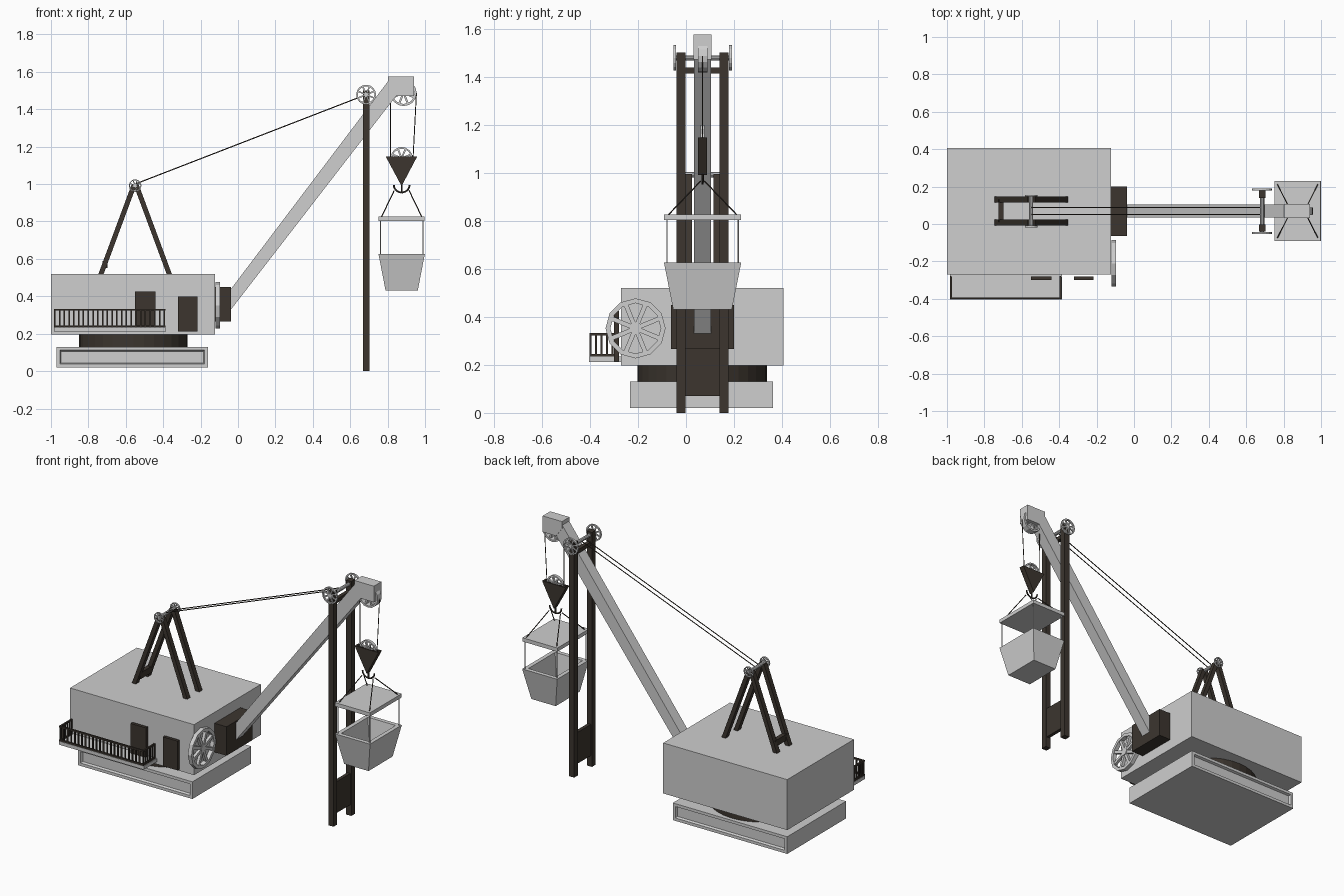
import bpy, bmesh, math
from mathutils import Vector, Matrix

if "Cube" in bpy.data.objects:
    bpy.data.objects.remove(bpy.data.objects["Cube"])

YC = 0.069   # centre line of the crane in y


def material(name, rgb):
    m = bpy.data.materials.new(name)
    m.diffuse_color = (*rgb, 1)
    m.use_nodes = True
    m.node_tree.nodes["Principled BSDF"].inputs["Base Color"].default_value = m.diffuse_color
    return m


LIGHT = material("light_grey", (0.62, 0.62, 0.62))
DARK = material("dark_brown", (0.045, 0.036, 0.028))


def finish(name, bm, mat):
    bmesh.ops.recalc_face_normals(bm, faces=bm.faces)
    me = bpy.data.meshes.new(name)
    bm.to_mesh(me)
    bm.free()
    me.materials.append(mat)
    ob = bpy.data.objects.new(name, me)
    bpy.context.collection.objects.link(ob)
    return ob


def box(bm, x, y, z):
    size = [b - a for a, b in (x, y, z)]
    mid = [(a + b) / 2 for a, b in (x, y, z)]
    bmesh.ops.create_cube(bm, size=1, matrix=Matrix.Translation(mid) @ Matrix.Diagonal((*size, 1)))


def rod(bm, p, q, r, sides=6):
    p, q = Vector(p), Vector(q)
    rot = (q - p).to_track_quat('Z', 'Y').to_matrix().to_4x4()
    bmesh.ops.create_cone(bm, cap_ends=True, segments=sides, radius1=r, radius2=r,
                          depth=(q - p).length, matrix=Matrix.Translation((p + q) / 2) @ rot)


def prism(bm, outline, y0, y1):
    """Extrude an x-z outline along y."""
    f = bm.faces.new([bm.verts.new((x, y0, z)) for x, z in outline])
    ext = bmesh.ops.extrude_face_region(bm, geom=[f])["geom"]
    bmesh.ops.translate(bm, vec=(0, y1 - y0, 0), verts=[v for v in ext if isinstance(v, bmesh.types.BMVert)])


def wheel(bm, centre, r, width, axis='Y', sides=16, spokes=8):
    """Spoked wheel: square-section rim, flat spokes and a hub."""
    w = width / 2
    new, rings = [], []
    for i in range(sides):
        a = 2 * math.pi * i / sides
        rings.append([bm.verts.new((k * math.cos(a), d, k * math.sin(a)))
                      for k, d in ((r, -w), (r, w), (r * .84, w), (r * .84, -w))])
        new += rings[-1]
    for i in range(sides):
        a, b = rings[i], rings[(i + 1) % sides]
        for j in range(4):
            k = (j + 1) % 4
            bm.faces.new((a[j], a[k], b[k], b[j]))
    for i in range(spokes):
        rot = Matrix.Rotation(2 * math.pi * (i + .5) / spokes, 4, 'Y')
        new += bmesh.ops.create_cube(bm, size=1, matrix=rot @ Matrix.Translation((r * .47, 0, 0))
                                     @ Matrix.Diagonal((r * .8, width * .7, r * .15, 1)))["verts"]
    new += bmesh.ops.create_cone(bm, cap_ends=True, segments=12, radius1=r * .2, radius2=r * .2,
                                 depth=width, matrix=Matrix.Rotation(math.pi / 2, 4, 'X'))["verts"]
    turn = Matrix.Rotation(math.pi / 2, 4, 'Z') if axis == 'X' else Matrix.Identity(4)
    bmesh.ops.transform(bm, matrix=Matrix.Translation(centre) @ turn, verts=new)


# base with recessed panels front and back
bm = bmesh.new()
box(bm, (-.97, -.16), (-.233, .362), (.02, .13))
bm.normal_update()
panels = [f for f in bm.faces if abs(f.normal.y) > .9]
bmesh.ops.inset_individual(bm, faces=panels, thickness=.026, depth=0)
bmesh.ops.inset_individual(bm, faces=panels, thickness=.008, depth=-.015)
finish("base", bm, LIGHT)

# turntable
bm = bmesh.new()
bmesh.ops.create_cone(bm, cap_ends=True, segments=32, radius1=1, radius2=1, depth=.07,
                      matrix=Matrix.Translation((-.56, .068, .165)) @ Matrix.Diagonal((.29, .27, 1, 1)))
finish("turntable", bm, DARK)

# machine house and its doors
bm = bmesh.new()
box(bm, (-1, -.122), (-.27, .405), (.197, .52))
finish("house", bm, LIGHT)
bm = bmesh.new()
box(bm, (-.55, -.442), (-.30, -.28), (.235, .425))
box(bm, (-.322, -.217), (-.30, -.28), (.213, .40))
finish("doors", bm, DARK)

# balcony floor and railing
bm = bmesh.new()
box(bm, (-.985, -.385), (-.403, -.27), (.212, .234))
finish("balcony_floor", bm, LIGHT)
bm = bmesh.new()
X0, X1, YF, YB = -.979, -.393, -.397, -.283
spots = [(X0 + (X1 - X0) * i / 23, YF) for i in range(24)]
spots += [(x, YF + (YB - YF) * i / 5) for x in (X0, X1) for i in range(1, 6)]
for x, y in spots:
    box(bm, (x - .004, x + .004), (y - .004, y + .004), (.23, .33))
for z in (.24, .328):
    box(bm, (X0 - .005, X1 + .005), (YF - .005, YF + .005), (z - .005, z + .005))
    for x in (X0, X1):
        box(bm, (x - .005, x + .005), (YF, YB), (z - .005, z + .005))
finish("balcony_railing", bm, DARK)

# side wheel on the house
bm = bmesh.new()
wheel(bm, (-.108, -.21, .352), .125, .026, 'X', sides=12)
finish("side_wheel", bm, LIGHT)

# roof A-frames with rung and axle
bm = bmesh.new()
for s in (-1, 1):
    y = YC + s * .061
    for d in (-1, 1):
        foot, top = -.55 + d * .182, -.55 + d * .006
        prism(bm, [(foot - .014, .52), (foot + .014, .52), (top + .014, .995), (top - .014, .995)],
              y - .016, y + .016)
box(bm, (-.725, -.697), (.01, .13), (.55, .59))
finish("roof_frame", bm, DARK)
bm = bmesh.new()
for s in (-1, 1):
    wheel(bm, (-.55, YC + s * .082, .992), .034, .01, sides=12)
rod(bm, (-.55, -.015, .992), (-.55, .153, .992), .011, 10)
finish("roof_pulleys", bm, LIGHT)

# boom foot block, boom and head
bm = bmesh.new()
box(bm, (-.122, -.037), (-.063, .2), (.265, .45))
finish("boom_foot", bm, DARK)
bm = bmesh.new()
prism(bm, [(-.037, .33), (.86, 1.49), (.81, 1.56), (-.037, .44)], .034, .104)
finish("boom", bm, LIGHT)
bm = bmesh.new()
prism(bm, [(.845, 1.472), (.94, 1.472), (.94, 1.575), (.803, 1.575), (.803, 1.53)], .031, .107)
finish("boom_head", bm, LIGHT)

# tower posts with rungs
bm = bmesh.new()
for s in (-1, 1):
    y = YC + s * .09
    box(bm, (.667, .704), (y - .019, y + .019), (0, 1.5))
box(bm, (.675, .697), (-.01, .15), (.07, .27))
box(bm, (.674, .698), (-.01, .15), (1.413, 1.438))
finish("tower_posts", bm, DARK)
bm = bmesh.new()
for s in (-1, 1):
    wheel(bm, (.685, YC + s * .116, 1.478), .053, .011)
rod(bm, (.685, -.05, 1.478), (.685, .187, 1.478), .011, 10)
finish("tower_pulleys", bm, LIGHT)

# head pulley and pulley inside the hook block
bm = bmesh.new()
wheel(bm, (.885, YC, 1.487), .07, .04)
finish("head_pulley", bm, LIGHT)
bm = bmesh.new()
wheel(bm, (.875, YC, 1.138), .06, .018)
finish("block_pulley", bm, LIGHT)

# hook block: two triangular cheeks joined low down
bm = bmesh.new()
for s in (-1, 1):
    y = YC + s * .014
    prism(bm, [(.79, 1.147), (.875, .99), (.958, 1.147)], y - .004, y + .004)
prism(bm, [(.84, 1.06), (.875, .993), (.91, 1.06)], YC - .012, YC + .012)
for s in (-1, 1):   # closing strips along the sloping edges
    xe = .874 + s * .084
    prism(bm, [(xe, 1.147), (.874, .99), (.874, 1.005), (xe - s * .01, 1.147)], YC - .013, YC + .013)
finish("hook_block", bm, DARK)

# double hook
bm = bmesh.new()
rod(bm, (.875, YC, .995), (.875, YC, .96), .005)
arc = [(.875 + .042 * math.cos(a), YC, .995 + .04 * math.sin(a))
       for a in (math.pi * (1 + i / 10) for i in range(11))]
for p, q in zip(arc, arc[1:]):
    rod(bm, p, q, .005)
finish("hook", bm, DARK)

# cables: stay lines, hoist lines and slings
bm = bmesh.new()
for y in (YC - .018, YC + .018):
    rod(bm, (-.55, y, 1.0), (.685, y, 1.478), .003)
for x0, x1 in ((.814, .816), (.954, .936)):
    rod(bm, (x0, YC, 1.487), (x1, YC, 1.14), .0025)
for sx in (-1, 1):
    for sy in (-1, 1):
        rod(bm, (.875 + sx * .04, YC + sy * .008, .965), (.875 + sx * .11, YC + sy * .147, .82), .003)
finish("cables", bm, DARK)

# lid plate, hanging rods and open bucket
bm = bmesh.new()
box(bm, (.75, .998), (-.092, .23), (.803, .827))
finish("bucket_lid", bm, LIGHT)
bm = bmesh.new()
for sx in (-1, 1):
    for sy in (-1, 1):
        x, y = .875 + sx * .113, YC + sy * .148
        rod(bm, (x, y, .62), (x, y, .81), .003)
finish("bucket_rods", bm, LIGHT)
bm = bmesh.new()
loops = [[bm.verts.new((.875 + sx * hx, YC + sy * hy, z)) for sx, sy in ((-1, -1), (1, -1), (1, 1), (-1, 1))]
         for hx, hy, z in ((.086, .122, .43), (.124, .161, .627), (.098, .135, .627), (.066, .102, .455))]
for a, b in zip(loops, loops[1:]):
    for i in range(4):
        j = (i + 1) % 4
        bm.faces.new((a[i], a[j], b[j], b[i]))
bm.faces.new(loops[0])
bm.faces.new(loops[-1])
finish("bucket", bm, LIGHT)
